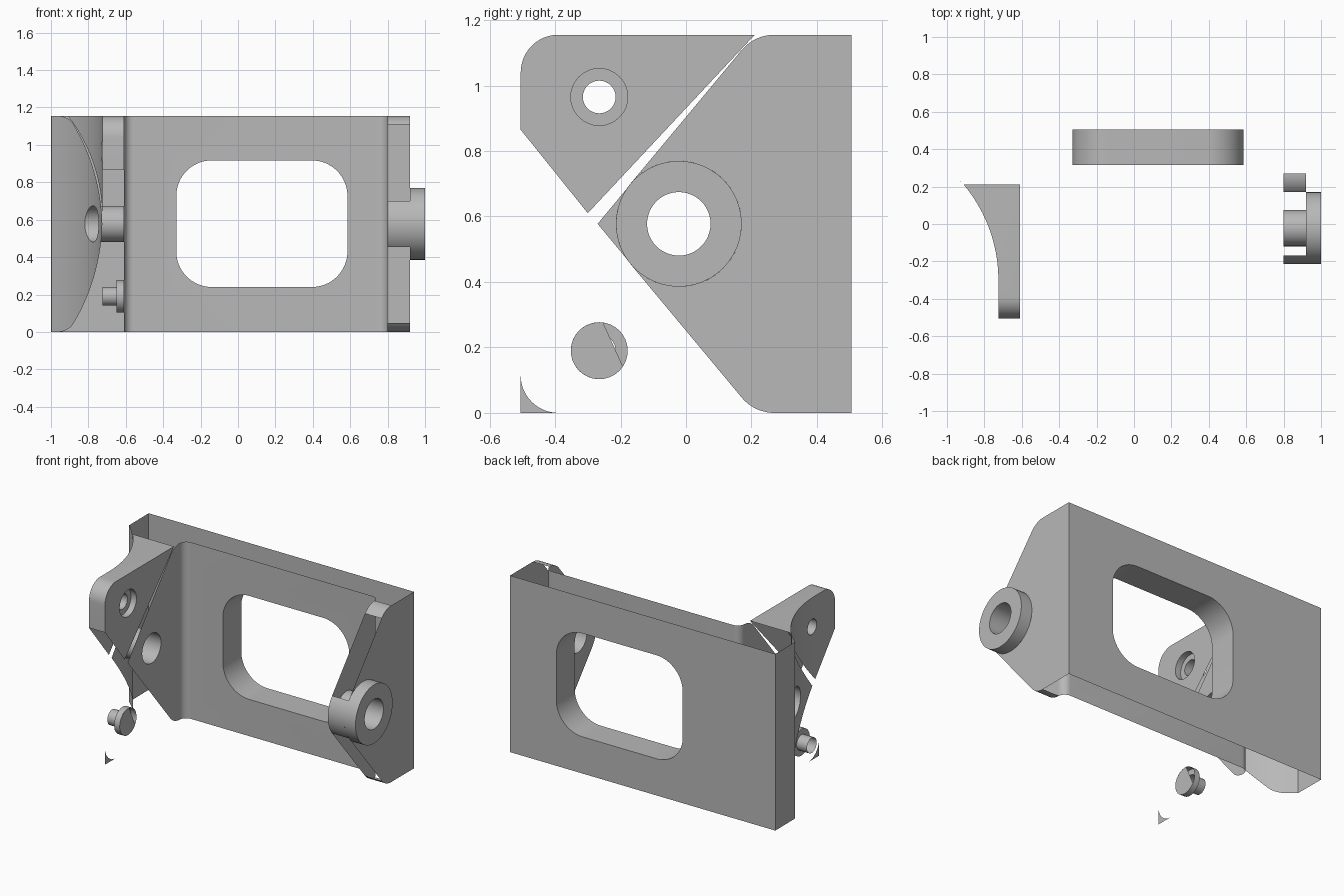
import bpy, bmesh, math
from mathutils import Vector

if "Cube" in bpy.data.objects:
    bpy.data.objects.remove(bpy.data.objects["Cube"], do_unlink=True)

grey = bpy.data.materials.new("plain_grey")
grey.use_nodes = True
grey.diffuse_color = (0.48, 0.48, 0.48, 1)
grey.node_tree.nodes["Principled BSDF"].inputs["Base Color"].default_value = (0.48, 0.48, 0.48, 1)

# Main dimensions
TOP, MID, BACK, INNER = 1.155, 0.5775, 0.505, 0.315
LEFT, RIGHT, WEB, ARM_IN, ARM_OUT = -1.0, 1.0, -0.61, 0.80, 0.92
FLAT = -0.725                      # thin outer side of the ears
BOSS_Y, BOSS_R, HOLE_R = -0.022, 0.192, 0.097
TAPER = 140.2                      # direction the upper tapered edge faces
FILLET = 0.05


def arc(cu, cv, r, a0, a1, n=16):
    return [(cu + r * math.cos(math.radians(a0 + (a1 - a0) * i / n)),
             cv + r * math.sin(math.radians(a0 + (a1 - a0) * i / n))) for i in range(n + 1)]


def circle(cu, cv, r, n=48):
    return arc(cu, cv, r, 0, 360, n)[:-1]


def flip(points):
    return [(u, TOP - v) for u, v in reversed(points)]


def hollow(y):
    """x of the concave outer side at depth y."""
    r, d = 0.795, max(0.0, y + 0.3)
    return max(LEFT, FLAT - r + math.sqrt(max(0.0, r * r - d * d)))


class Part:
    """Collects sheets and swept strips into one object."""

    def __init__(self, name):
        self.name, self.bm = name, bmesh.new()

    def vert(self, axis, pos, u, v):
        p = pos(u) if callable(pos) else pos
        return self.bm.verts.new({"x": (p, u, v), "y": (u, p, v), "z": (u, v, p)}[axis])

    def sheet(self, axis, pos, *loops, bend=None):
        edges, geom = [], []
        for loop in loops:
            vs = [self.vert(axis, pos, u, v) for u, v in loop]
            geom += vs
            edges += [self.bm.edges.new((vs[i - 1], vs[i])) for i in range(len(vs))]
        filled = bmesh.ops.triangle_fill(self.bm, edges=edges, use_beauty=True)["geom"]
        if bend:
            geom = list(set(geom + edges + filled))
            for i in range(31):
                cut = bmesh.ops.bisect_plane(self.bm, geom=geom, plane_no=(0, 1, 0),
                                             plane_co=(0, -0.3 + i * 0.02, 0))
                geom = cut["geom"]
            for v in {w for f in geom if isinstance(f, bmesh.types.BMFace) for w in f.verts}:
                v.co.x = bend(v.co.y)
        return self

    def strip(self, axis, a, b, path, closed=False):
        lo = [self.vert(axis, a, u, v) for u, v in path]
        hi = [self.vert(axis, b, u, v) for u, v in path]
        for i in range(0 if closed else 1, len(path)):
            self.bm.faces.new((lo[i - 1], lo[i], hi[i], hi[i - 1]))
        return self

    def done(self):
        bmesh.ops.remove_doubles(self.bm, verts=self.bm.verts[:], dist=0.0002)
        bmesh.ops.recalc_face_normals(self.bm, faces=self.bm.faces[:])
        mesh = bpy.data.meshes.new(self.name)
        self.bm.to_mesh(mesh)
        self.bm.free()
        mesh.materials.append(grey)
        ob = bpy.data.objects.new(self.name, mesh)
        bpy.context.collection.objects.link(ob)
        bpy.ops.object.select_all(action='DESELECT')
        ob.select_set(True)
        bpy.context.view_layer.objects.active = ob
        bpy.ops.object.shade_smooth_by_angle(angle=math.radians(30))


def rect(u0, u1, v0, v1):
    return [(u0, v0), (u1, v0), (u1, v1), (u0, v1)]


# Back plate: two skins joined by a rounded window, open along top and bottom
wr, wx0, wx1, wz0, wz1 = 0.19, -0.33, 0.585, 0.24, 0.917
window = (arc(wx1 - wr, wz1 - wr, wr, 0, 90) + arc(wx0 + wr, wz1 - wr, wr, 90, 180)
          + arc(wx0 + wr, wz0 + wr, wr, 180, 270) + arc(wx1 - wr, wz0 + wr, wr, 270, 360))
plate = Part("back_plate")
plate.sheet("y", BACK, rect(LEFT, ARM_OUT, 0, TOP), window)
plate.sheet("y", INNER, rect(WEB + FILLET, ARM_IN - FILLET, 0, TOP), window)
plate.strip("y", INNER, BACK, window, closed=True)
plate.strip("z", 0, TOP, arc(WEB + FILLET, INNER - FILLET, FILLET, 180, 90, 8))
plate.strip("z", 0, TOP, arc(ARM_IN - FILLET, INNER - FILLET, FILLET, 90, 0, 8))
plate.done()

# Shared tapered outline pieces
upper_round = arc(0.27, TOP - 0.13, 0.13, 90, TAPER, 10)
lower_round = flip(upper_round)
nose = arc(BOSS_Y, MID, BOSS_R, TAPER, 360 - TAPER, 20)
boss_back = arc(BOSS_Y, MID, BOSS_R, TAPER, TAPER - 360 + 2 * (180 - TAPER), 40)
boss_hole = circle(BOSS_Y, MID, HOLE_R)
inner_y = INNER - FILLET


def arm_outline(front, back):
    return [(back, TOP)] + upper_round + front + lower_round + [(back, 0)]


# Right arm: rounded nose, open tapered edges
arm = Part("right_arm")
arm.sheet("x", ARM_OUT, arm_outline(boss_back, BACK))
arm.sheet("x", ARM_IN, arm_outline(nose, inner_y + 0.001), boss_hole)
arm.strip("x", ARM_IN, ARM_OUT, upper_round)
arm.strip("x", ARM_IN, ARM_OUT, lower_round)
arm.strip("x", ARM_IN, ARM_OUT, nose)
# Boss ring with a through hole
boss = circle(BOSS_Y, MID, BOSS_R)
arm.strip("x", ARM_OUT, RIGHT, boss, closed=True)
arm.sheet("x", RIGHT, boss, boss_hole)
arm.strip("x", ARM_IN, RIGHT, boss_hole, closed=True)
arm.done()

# Left arm: pointed web with a hollowed outer side
tip = [(-0.27, MID)]
left = Part("left_arm")
left.sheet("x", LEFT, arm_outline(tip, BACK), boss_hole, bend=hollow)
left.sheet("x", WEB, arm_outline(tip, inner_y + 0.001), boss_hole)
left.strip("x", hollow, WEB, boss_hole, closed=True)
left.done()

# Upper ear with a counterbored screw hole
EY, EZ, SCREW_R, BORE_R, STEP = -0.265, 0.965, 0.05, 0.087, -0.65
corner = arc(-0.39, TOP - 0.115, 0.115, 90, 180, 12)
front_edge = corner + [(-0.505, 0.865)]
ear_outline = [(0.21, TOP)] + front_edge + [(-0.30, 0.61)]


def screw_hole(part, z):
    screw, bore = circle(EY, z, SCREW_R, 32), circle(EY, z, BORE_R, 32)
    part.strip("x", FLAT, STEP, screw, closed=True)
    part.strip("x", STEP, WEB, bore, closed=True)
    part.sheet("x", STEP, bore, screw)


ear = Part("upper_ear")
ear.sheet("x", FLAT, ear_outline, circle(EY, EZ, SCREW_R, 32), bend=hollow)
ear.sheet("x", WEB, ear_outline, circle(EY, EZ, BORE_R, 32))
ear.strip("x", FLAT, WEB, front_edge)
screw_hole(ear, EZ)
top_curve = [(hollow(y), y) for y in [-0.39, -0.3] + [-0.3 + 0.51 * i / 20 for i in range(1, 21)]]
ear.sheet("z", TOP, top_curve + [(WEB, 0.21), (WEB, -0.39)])
ear.done()

# Lower screw socket, its mouth mostly closed by a disc
socket = Part("lower_socket")
screw_hole(socket, TOP - EZ - 0.0)
socket.sheet("x", WEB, arc(EY, TOP - EZ, BORE_R, 82.5, 326.25, 21))
socket.done()

# Small corner fragment beside the lower socket
fragment = Part("lower_corner")
fragment.sheet("x", WEB, [(-0.505, 0)] + flip(corner))
fragment.done()
